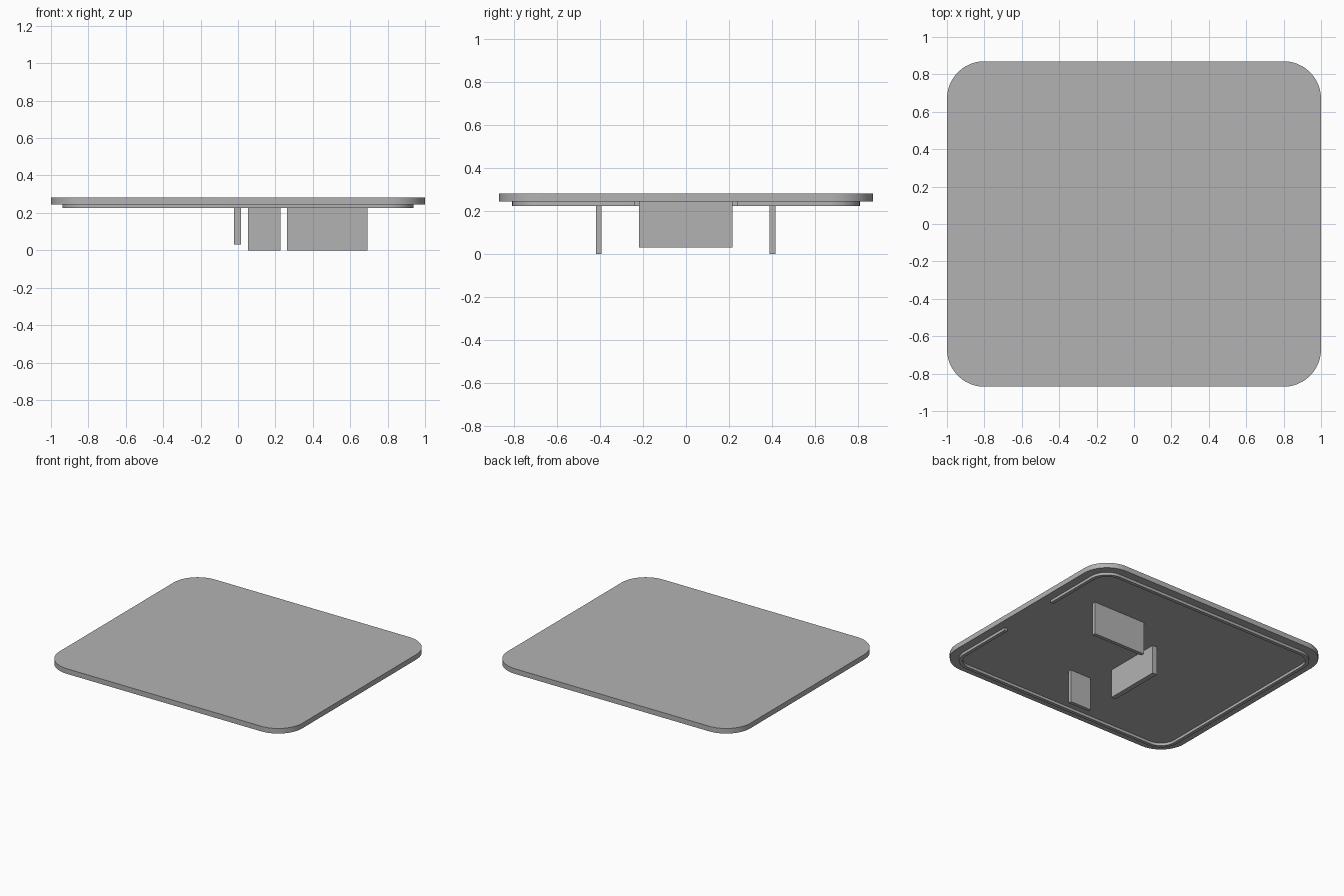
import bpy
import bmesh
from math import sin, cos, pi, radians

cube = bpy.data.objects.get("Cube")
if cube:
    bpy.data.objects.remove(cube, do_unlink=True)

grey = bpy.data.materials.new("plain grey")
grey.use_nodes = True
colour = (0.45, 0.45, 0.45, 1)
grey.diffuse_color = colour
grey.node_tree.nodes["Principled BSDF"].inputs["Base Color"].default_value = colour

PLATE_TOP, PLATE_BOTTOM, RAIL_BOTTOM = 0.283, 0.245, 0.225


def corner_path(hx, hy, r, steps=12):
    """Rounded rectangle, counter-clockwise from the middle of the +x side."""
    pts = []
    for k, (sx, sy) in enumerate([(1, 1), (-1, 1), (-1, -1), (1, -1)]):
        for i in range(steps + 1):
            a = (k + i / steps) * pi / 2
            pts.append((sx * (hx - r) + r * cos(a), sy * (hy - r) + r * sin(a)))
    return pts


def extrude_faces(name, faces, z0, z1):
    """Raise flat outlines from z0 to z1 as one solid."""
    bm = bmesh.new()
    for pts in faces:
        bm.faces.new([bm.verts.new((x, y, z0)) for x, y in pts])
    bmesh.ops.remove_doubles(bm, verts=bm.verts, dist=1e-5)
    grown = bmesh.ops.extrude_face_region(bm, geom=bm.faces[:], use_keep_orig=True)
    top = [v for v in grown["geom"] if isinstance(v, bmesh.types.BMVert)]
    bmesh.ops.translate(bm, verts=top, vec=(0, 0, z1 - z0))
    bmesh.ops.recalc_face_normals(bm, faces=bm.faces[:])
    mesh = bpy.data.meshes.new(name)
    bm.to_mesh(mesh)
    bm.free()
    mesh.materials.append(grey)
    obj = bpy.data.objects.new(name, mesh)
    bpy.context.collection.objects.link(obj)
    bpy.ops.object.select_all(action="DESELECT")
    obj.select_set(True)
    bpy.context.view_layer.objects.active = obj
    bpy.ops.object.shade_smooth_by_angle(angle=radians(30))
    return obj


def tab(name, x0, x1, y0, y1, z0):
    extrude_faces(name, [[(x0, y0), (x1, y0), (x1, y1), (x0, y1)]], z0, PLATE_BOTTOM)


# Rounded cover plate
extrude_faces("cover_plate", [corner_path(1, 0.87, 0.2)], PLATE_BOTTOM, PLATE_TOP)

# Thin locating rail under the plate, open in the middle of the +x side
HX, HY, R, WALL, GAP = 0.938, 0.808, 0.14, 0.025, 0.24
outer = [(HX, GAP)] + corner_path(HX, HY, R) + [(HX, -GAP)]
ix, iy = HX - WALL, HY - WALL
inner = [(ix, GAP)] + corner_path(ix, iy, R - WALL) + [(ix, -GAP)]
quads = [[outer[i], outer[i + 1], inner[i + 1], inner[i]] for i in range(len(outer) - 1)]
extrude_faces("locating_rail", quads, RAIL_BOTTOM, PLATE_BOTTOM)

# Upright tabs hanging below the plate
tab("middle_tab", -0.021, 0.017, -0.218, 0.216, 0.032)
tab("back_wide_tab", 0.262, 0.692, 0.389, 0.415, 0)
tab("front_narrow_tab", 0.053, 0.227, -0.418, -0.392, 0)
